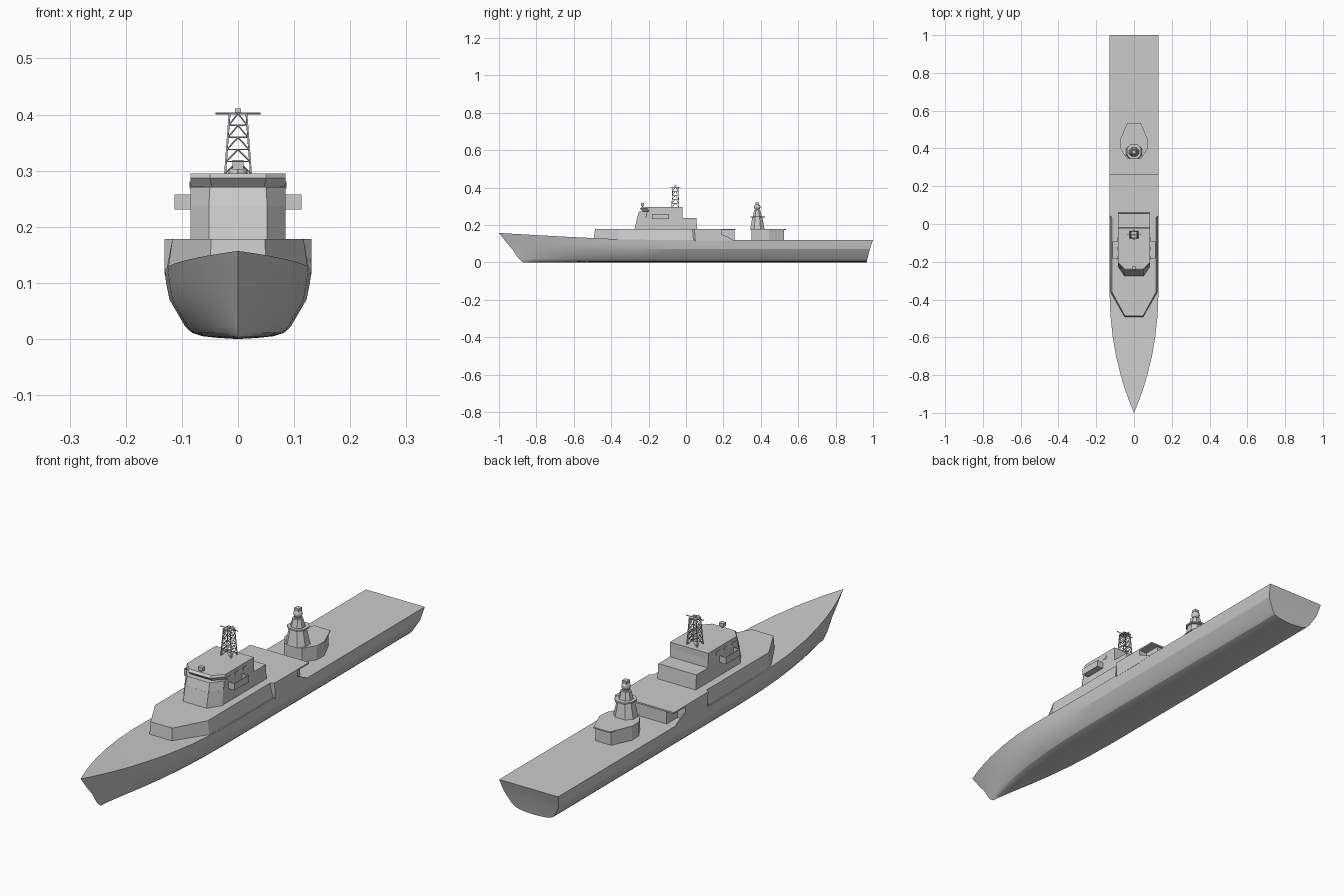
import bpy, bmesh, math
from mathutils import Vector, Matrix

cube = bpy.data.objects.get("Cube")
if cube:
    bpy.data.objects.remove(cube, do_unlink=True)

grey = bpy.data.materials.new("ship grey")
grey.use_nodes = True
grey.diffuse_color = (0.6, 0.6, 0.6, 1)
grey.node_tree.nodes["Principled BSDF"].inputs["Base Color"].default_value = (0.6, 0.6, 0.6, 1)


def finish(name, bm, smooth=None):
    bmesh.ops.recalc_face_normals(bm, faces=bm.faces)
    mesh = bpy.data.meshes.new(name)
    bm.to_mesh(mesh)
    bm.free()
    mesh.materials.append(grey)
    ob = bpy.data.objects.new(name, mesh)
    bpy.context.collection.objects.link(ob)
    if smooth:
        bpy.ops.object.select_all(action='DESELECT')
        ob.select_set(True)
        bpy.context.view_layer.objects.active = ob
        bpy.ops.object.shade_smooth_by_angle(angle=math.radians(smooth))
    return ob


def loft(name, *rings):
    """Each ring is (z, half plan of (x, y) points), mirrored across x."""
    bm = bmesh.new()
    loops = []
    for z, half in rings:
        plan = half + [(-x, y) for x, y in reversed(half)]
        loops.append([bm.verts.new((x, y, z)) for x, y in plan])
    n = len(loops[0])
    for a, b in zip(loops, loops[1:]):
        for i in range(n):
            j = (i + 1) % n
            bm.faces.new((a[i], a[j], b[j], b[i]))
    bm.faces.new(loops[0])
    bm.faces.new(loops[-1])
    return finish(name, bm)


def add_box(bm, lo, hi):
    lo, hi = Vector(lo), Vector(hi)
    m = Matrix.Translation((lo + hi) / 2) @ Matrix.Diagonal((*(hi - lo), 1))
    bmesh.ops.create_cube(bm, size=1, matrix=m)


def box(name, lo, hi):
    bm = bmesh.new()
    add_box(bm, lo, hi)
    return finish(name, bm)


def strut(bm, a, b, r=0.0013):
    a, b = Vector(a), Vector(b)
    m = Matrix.Translation((a + b) / 2) @ (b - a).to_track_quat('Z', 'Y').to_matrix().to_4x4()
    bmesh.ops.create_cone(bm, cap_ends=True, segments=4, radius1=r, radius2=r,
                          depth=(b - a).length, matrix=m)


# Hull: levels of (z, half beam, stem y, transom y), keel to deck
levels = [(0, 0, -.87, .965), (.002, .035, -.873, .966), (.005, .063, -.878, .967),
          (.011, .082, -.885, .968), (.022, .094, -.897, .971), (.07, .122, -.928, .983),
          (.10, .128, -.955, .993), (.12, .131, -1, 1)]
runs = [0, .03, .08, .14, .2, .3, .4, .52, .68, .85, 1.1]


def hull_rows():
    for k, (z, beam, stem, stern) in enumerate(levels):
        top = k == len(levels) - 1
        row = []
        for y in [stem + u for u in runs] + [stern]:
            full = 1 - max(0, 1 - (y - stem) / .7) ** 2.3
            sheer = .037 * max(0, (-y - .25) / .75) ** 1.2 if top else 0
            row.append((beam * full, y, z + sheer))
        yield row


bm = bmesh.new()
rows = list(hull_rows())
for side in (1, -1):
    grid = [[bm.verts.new((side * x, y, z)) for x, y, z in row] for row in rows]
    for a, b in zip(grid, grid[1:]):
        for i in range(len(a) - 1):
            bm.faces.new((a[i], a[i + 1], b[i + 1], b[i]))
    # Deck and transom halves meet on the centreline
    for line in (grid[-1], [r[-1] for r in grid]):
        mid = [bm.verts.new((0, v.co.y, v.co.z)) for v in line]
        for i in range(len(line) - 1):
            bm.faces.new((line[i], line[i + 1], mid[i + 1], mid[i]))
bmesh.ops.remove_doubles(bm, verts=bm.verts, dist=1e-5)
bmesh.ops.dissolve_degenerate(bm, edges=bm.edges, dist=1e-6)
finish("hull", bm, 18)

# Main deckhouse, its aft end and overhanging roof
loft("main_deckhouse",
     (.115, [(.05, -.493), (.126, -.36), (.129, .04), (.131, .05), (.131, .19)]),
     (.178, [(.048, -.487), (.117, -.36), (.117, .035), (.131, .045), (.131, .19)]))
box("aft_deckhouse", (-.095, .185, .115), (.095, .258, .174))
box("aft_roof", (-.131, .19, .172), (.131, .265, .178))

# Sloped bulwarks under the roof overhang
bm = bmesh.new()
for side in (1, -1):
    profile = [(.19, .118), (.255, .118), (.215, .14), (.19, .15)]
    ends = [[bm.verts.new((side * x, y, z)) for y, z in profile] for x in (.127, .131)]
    for e in ends:
        bm.faces.new(e)
    for i in range(4):
        j = (i + 1) % 4
        bm.faces.new((ends[0][i], ends[0][j], ends[1][j], ends[1][i]))
finish("aft_bulwarks", bm)

# Bridge tiers, with the window band leaning in under the roof edge
loft("lower_bridge",
     (.176, [(.052, -.275), (.085, -.225), (.085, .06)]),
     (.237, [(.052, -.262), (.085, -.214), (.085, .055)]))
loft("upper_bridge",
     (.236, [(.052, -.262), (.085, -.214), (.085, -.018)]),
     (.271, [(.050, -.252), (.085, -.208), (.085, -.02)]),
     (.272, [(.047, -.232), (.084, -.196), (.085, -.02)]),
     (.287, [(.050, -.247), (.085, -.206), (.085, -.02)]),
     (.295, [(.050, -.238), (.085, -.202), (.085, -.02)]))

# Open bridge wings and side windows
bm = bmesh.new()
panes = bmesh.new()
for side in (1, -1):
    y0, y1, z0, z1, t = -.183, -.092, .231, .258, .003
    for x0, x1, ya, yb, zt in ((.084, .113, y0, y1, z0 + t), (.11, .113, y0, y1, z1),
                               (.084, .113, y0, y0 + t, z1), (.084, .113, y1 - t, y1, z1)):
        add_box(bm, (min(side * x0, side * x1), ya, z0), (max(side * x0, side * x1), yb, zt))
    for y in (-.19, -.14, -.09):
        add_box(panes, (side * .0855 - .001, y, .268), (side * .0855 + .001, y + .02, .281))
finish("bridge_wings", bm)
finish("side_windows", panes)

# Small sensor on the bridge roof
box("roof_sensor", (-.01, -.24, .302), (.01, -.224, .316))
box("roof_sensor_post", (-.002, -.234, .294), (.002, -.23, .303))

# Lattice mast
bm = bmesh.new()
tiers = 5


def ring(k):
    f = k / tiers
    w, d, z = .023 - .008 * f, .019 - .005 * f, .295 + .107 * f
    return [(sx * w, -.057 + sy * d, z) for sx, sy in ((1, 1), (-1, 1), (-1, -1), (1, -1))]


for k in range(tiers):
    a, b = ring(k), ring(k + 1)
    for i in range(4):
        j = (i + 1) % 4
        mid = (Vector(b[i]) + Vector(b[j])) / 2
        strut(bm, a[i], b[i], .002)
        strut(bm, b[i], b[j])
        strut(bm, a[i], mid)
        strut(bm, a[j], mid)
finish("lattice_mast", bm)
box("mast_platform", (-.017, -.074, .4), (.017, -.04, .403))
bm = bmesh.new()
strut(bm, (-.04, -.057, .402), (.04, -.057, .402), .002)
strut(bm, (0, -.085, .402), (0, -.03, .402), .002)
finish("mast_yards", bm)
box("mast_head", (-.005, -.062, .402), (.005, -.052, .411))

# Aft house and sensor tower
base = [(.04, .35), (.07, .40), (.072, .445), (.035, .525)]
roof = [(.04, .348), (.072, .40), (.074, .445), (.036, .535)]
loft("aft_house", (.118, base), (.174, base))
loft("aft_house_roof", (.173, roof), (.178, roof))


def octagon(w, y0, y1):
    c = (y1 - y0) * .28
    return [(w * .5, y0), (w, y0 + c), (w, y1 - c), (w * .5, y1)]


loft("aft_tower", (.176, octagon(.044, .343, .42)), (.243, octagon(.03, .355, .408)))
loft("tower_platform", (.24, octagon(.038, .345, .422)), (.246, octagon(.038, .345, .422)))
loft("tower_top", (.245, octagon(.026, .357, .405)), (.278, octagon(.019, .364, .398)))
loft("radar_pedestal", (.277, octagon(.012, .37, .392)), (.293, octagon(.012, .37, .392)))
bm = bmesh.new()
bmesh.ops.create_uvsphere(bm, u_segments=16, v_segments=10, radius=.017,
                          matrix=Matrix.Translation((0, .381, .296)))
finish("radar_dome", bm, 40)
box("radar_head", (-.01, .371, .302), (.01, .391, .319))
